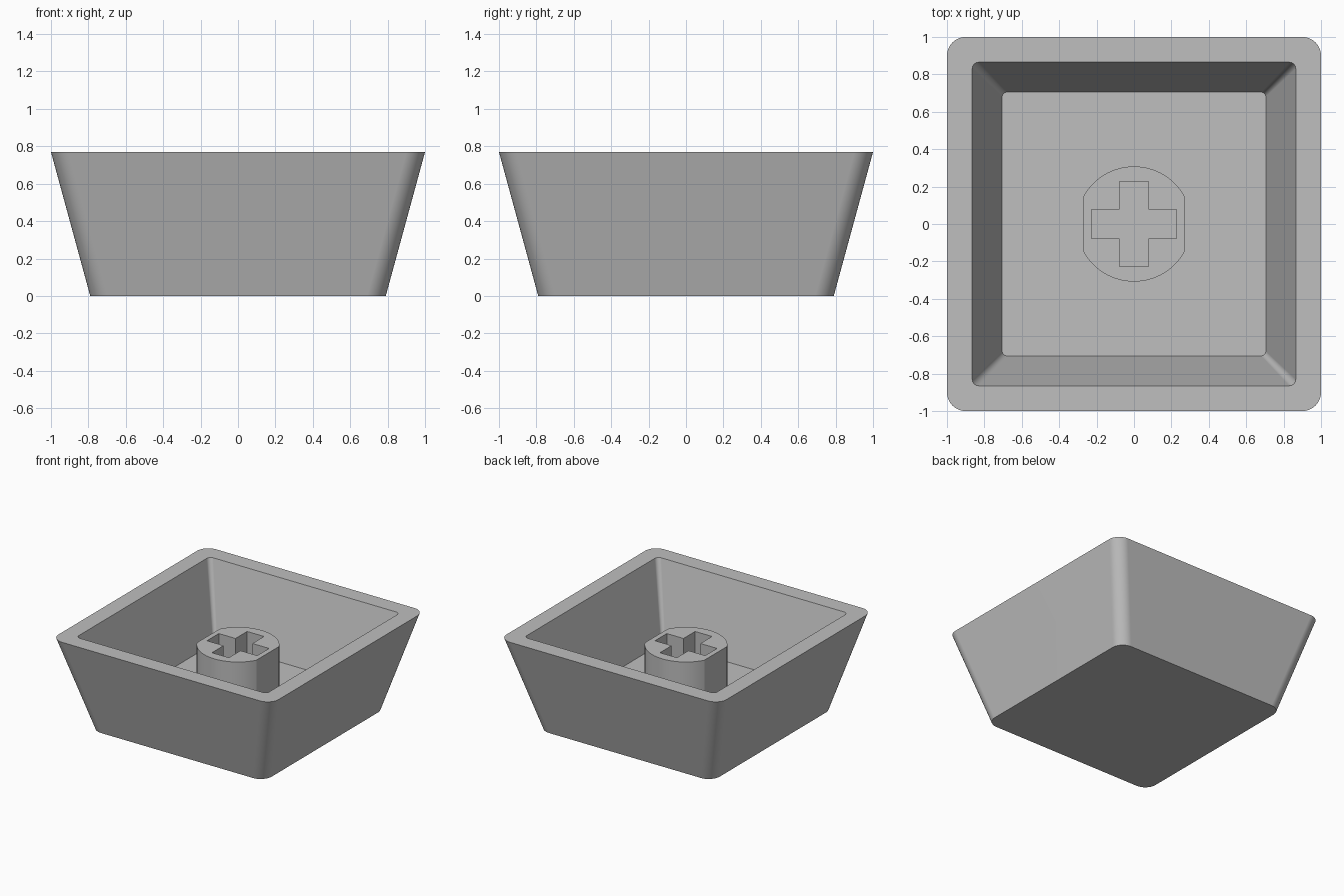
import bpy, bmesh, math

if "Cube" in bpy.data.objects:
    bpy.data.objects.remove(bpy.data.objects["Cube"], do_unlink=True)

HEIGHT, FLOOR, STEM_TOP = 0.77, 0.167, 0.61

# Single grey plastic
grey = bpy.data.materials.new("grey_plastic")
grey.use_nodes = True
colour = (0.52, 0.52, 0.52, 1)
grey.diffuse_color = colour
grey.node_tree.nodes["Principled BSDF"].inputs["Base Color"].default_value = colour


def make_object(name, bm):
    bmesh.ops.recalc_face_normals(bm, faces=bm.faces[:])
    mesh = bpy.data.meshes.new(name)
    bm.to_mesh(mesh)
    bm.free()
    mesh.materials.append(grey)
    obj = bpy.data.objects.new(name, mesh)
    bpy.context.collection.objects.link(obj)
    return obj


def smooth(obj):
    bpy.ops.object.select_all(action="DESELECT")
    obj.select_set(True)
    bpy.context.view_layer.objects.active = obj
    bpy.ops.object.shade_smooth_by_angle(angle=math.radians(30))
    weighted = obj.modifiers.new("flat_walls", "WEIGHTED_NORMAL")
    weighted.keep_sharp = True


def rounded_square(half, radius, steps=10):
    points = []
    for corner in range(4):
        mid = math.radians(45 + 90 * corner)
        cx = math.copysign(half - radius, math.cos(mid))
        cy = math.copysign(half - radius, math.sin(mid))
        for i in range(steps + 1):
            a = math.radians(90 * (corner + i / steps))
            points.append((cx + radius * math.cos(a), cy + radius * math.sin(a)))
    return points


def prism(name, outline, bottom, top):
    bm = bmesh.new()
    low, high = ([bm.verts.new((x, y, z)) for x, y in outline] for z in (bottom, top))
    bm.faces.new(low)
    bm.faces.new(high)
    for i in range(len(low)):
        j = (i + 1) % len(low)
        bm.faces.new((low[i], low[j], high[j], high[i]))
    return make_object(name, bm)


# Flared open shell: outside wall, rim, inside wall, closed at base and floor
bm = bmesh.new()
sections = [(0.79, 0.1, 0), (1, 0.1, HEIGHT), (0.865, 0.035, HEIGHT), (0.705, 0.025, FLOOR)]
rings = [[bm.verts.new((x, y, z)) for x, y in rounded_square(half, radius)]
         for half, radius, z in sections]
for a, b in zip(rings, rings[1:]):
    for i in range(len(a)):
        j = (i + 1) % len(a)
        bm.faces.new((a[i], a[j], b[j], b[i]))
bm.faces.new(rings[0])
bm.faces.new(rings[-1])
smooth(make_object("shell", bm))

# Round stem with a flat on either side
RADIUS, FLAT = 0.308, 0.27
chord = math.acos(FLAT / RADIUS)
STEPS = 32
arc = [chord + (math.pi - 2 * chord) * i / STEPS for i in range(STEPS + 1)]
arc += [a + math.pi for a in arc]
stem = prism("stem", [(RADIUS * math.cos(a), RADIUS * math.sin(a)) for a in arc],
             FLOOR - 0.02, STEM_TOP)

# Cross-shaped socket cut down to the floor
ARM, WIDTH = 0.228, 0.077
cross = []
for quarter in range(4):
    c, s = ((1, 0), (0, 1), (-1, 0), (0, -1))[quarter]
    for x, y in ((ARM, -WIDTH), (ARM, WIDTH), (WIDTH, WIDTH)):
        cross.append((x * c - y * s, x * s + y * c))
cutter = prism("socket_cutter", cross, FLOOR + 0.006, STEM_TOP + 0.1)
cutter.hide_render = True
cutter.hide_viewport = True
cutter.display_type = "WIRE"
socket = stem.modifiers.new("socket", "BOOLEAN")
socket.object = cutter
socket.operation = "DIFFERENCE"
socket.solver = "EXACT"
smooth(stem)

# Thin round foot where the stem meets the floor
circle = [math.tau * i / 64 for i in range(64)]
smooth(prism("stem_foot", [(RADIUS * math.cos(a), RADIUS * math.sin(a)) for a in circle],
             FLOOR - 0.001, FLOOR + 0.005))
